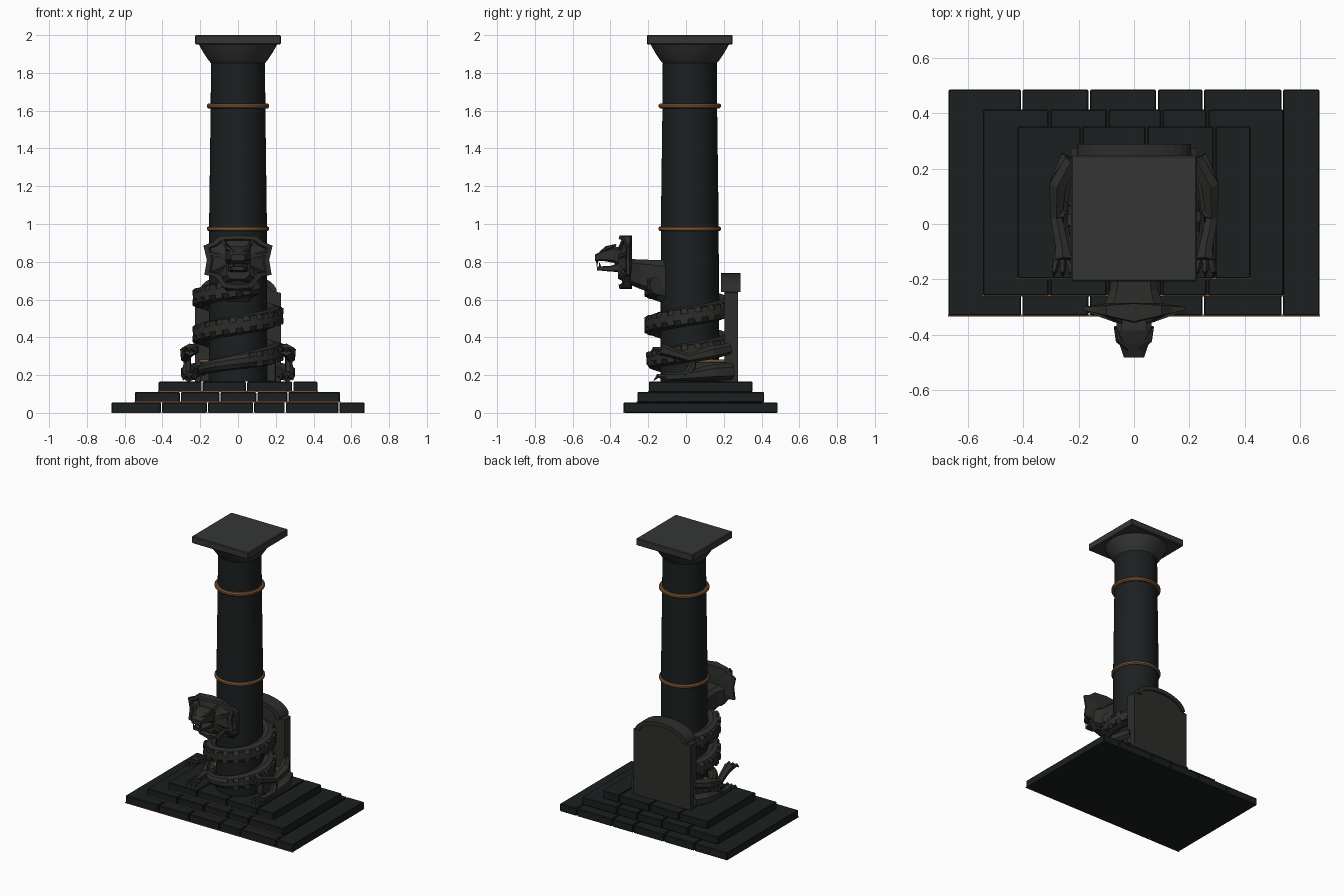
import bpy, bmesh, math
from mathutils import Vector, Matrix

if "Cube" in bpy.data.objects:
    bpy.data.objects.remove(bpy.data.objects["Cube"])


def material(name, r, g, b):
    m = bpy.data.materials.new(name)
    m.diffuse_color = (r, g, b, 1)
    m.use_nodes = True
    m.node_tree.nodes["Principled BSDF"].inputs["Base Color"].default_value = m.diffuse_color
    return m


STONE = material("dark_stone", 0.011, 0.014, 0.014)
CAP = material("grey_stone", 0.035, 0.036, 0.037)
BEAST = material("carved_stone", 0.026, 0.026, 0.024)
BRONZE = material("bronze", 0.2, 0.095, 0.035)
GREEN = material("green_eye", 0.05, 0.5, 0.05)


def finish(name, bm, mat, smooth=False):
    bmesh.ops.recalc_face_normals(bm, faces=bm.faces)
    me = bpy.data.meshes.new(name)
    bm.to_mesh(me)
    bm.free()
    me.materials.append(mat)
    o = bpy.data.objects.new(name, me)
    bpy.context.collection.objects.link(o)
    if smooth:
        bpy.ops.object.select_all(action='DESELECT')
        o.select_set(True)
        bpy.context.view_layer.objects.active = o
        bpy.ops.object.shade_smooth_by_angle(angle=math.radians(35))
    return o


def loft(name, rings, mat, smooth=False):
    bm = bmesh.new()
    rows = [[bm.verts.new(p) for p in r] for r in rings]
    n = len(rows[0])
    for a, b in zip(rows, rows[1:]):
        for i in range(n):
            bm.faces.new((a[i], a[(i + 1) % n], b[(i + 1) % n], b[i]))
    bm.faces.new(rows[0])
    bm.faces.new(rows[-1])
    return finish(name, bm, mat, smooth)


def box(name, x0, x1, y0, y1, z0, z1, mat, bevel=0.0):
    bm = bmesh.new()
    m = Matrix.Translation(((x0 + x1) / 2, (y0 + y1) / 2, (z0 + z1) / 2)) @ \
        Matrix.Diagonal((x1 - x0, y1 - y0, z1 - z0, 1))
    bmesh.ops.create_cube(bm, size=1, matrix=m)
    if bevel:
        bmesh.ops.bevel(bm, geom=bm.edges[:], offset=bevel, segments=1, affect='EDGES')
    return finish(name, bm, mat)


def tube(name, pts, radii, sides, mat):
    pts = [Vector(p) for p in pts]
    rings = []
    for i, p in enumerate(pts):
        t = (pts[min(i + 1, len(pts) - 1)] - pts[max(i - 1, 0)]).normalized()
        u = t.cross(Vector((0, 0, 1))).normalized()
        v = u.cross(t)
        rings.append([p + radii[i] * (u * math.cos(a) + v * math.sin(a))
                      for a in (math.tau * (k + 0.5) / sides for k in range(sides))])
    return loft(name, rings, mat)


def lathe(name, profile, mat, cy=0.02, n=48):
    return loft(name, [[(r * math.cos(math.tau * k / n), cy + r * math.sin(math.tau * k / n), z)
                        for k in range(n)] for r, z in profile], mat, True)


def section(y, hw, z0, z1, c=0.3):
    # chamfered rectangle across the x-z plane
    h, cx = (z1 - z0), c * hw
    cz = c * h / 2
    return [(-hw, y, z0 + cz), (-hw + cx, y, z0), (hw - cx, y, z0), (hw, y, z0 + cz),
            (hw, y, z1 - cz), (hw - cx, y, z1), (-hw + cx, y, z1), (-hw, y, z1 - cz)]


# stepped base made of slabs, bronze line along each front edge
steps = [((-0.672, -0.405, -0.162, 0.083, 0.25, 0.535, 0.672), -0.33, 0.485, 0.0, 0.055),
         ((-0.548, -0.305, -0.095, 0.1, 0.265, 0.543), -0.258, 0.413, 0.055, 0.11),
         ((-0.423, -0.19, 0.045, 0.29, 0.423), -0.197, 0.352, 0.11, 0.165)]
for i, (xs, y0, y1, z0, z1) in enumerate(steps):
    for a, b in zip(xs, xs[1:]):
        box(f"step_{i + 1}_slab", a + 0.003, b - 0.003, y0, y1, z0, z1, STONE, 0.004)
    box(f"step_{i + 1}_trim", xs[0], xs[-1], y0 - 0.003, y0 + 0.004, z0 + 0.001, z0 + 0.006, BRONZE)

# column, capital and bronze rings
lathe("column_shaft", [(0.155, 0.165), (0.153, 1.0), (0.149, 1.3), (0.145, 1.6), (0.143, 1.86)], STONE)
lathe("capital_flare", [(0.143, 1.852), (0.155, 1.865), (0.182, 1.905), (0.208, 1.952)], CAP)
box("capital_plate", -0.227, 0.227, -0.207, 0.247, 1.95, 2.0, CAP, 0.005)
for z in (0.975, 1.625):
    lathe("bronze_ring", [(0.14, z - 0.013), (0.157, z - 0.013), (0.165, z - 0.006),
                          (0.165, z + 0.006), (0.157, z + 0.013), (0.14, z + 0.013)], BRONZE)

# throne back with arched top, and seat
arch = [(0.205 * math.cos(a), 0.64 + 0.1 * math.sin(a)) for a in (math.pi * k / 16 for k in range(17))]
outline = [(-0.228, 0.165), (0.228, 0.165), (0.228, 0.635)] + arch + [(-0.228, 0.635)]
loft("throne_back", [[(x, y, z) for x, z in outline] for y in (0.205, 0.275)], BEAST)
rim = arch + [(x * 0.84, 0.64 + (z - 0.64) * 0.7) for x, z in reversed(arch)]
loft("throne_arch_rim", [[(x, y, z) for x, z in rim] for y in (0.185, 0.288)], BEAST)
box("seat", -0.2, 0.2, 0.0, 0.21, 0.165, 0.27, BEAST, 0.004)
box("seat_trim", -0.203, 0.203, -0.003, 0.21, 0.27, 0.282, BRONZE)

# clawed arms and feet of the throne
for s in (-1, 1):
    tube("throne_arm", [(s * 0.225, 0.23, 0.34), (s * 0.275, 0.14, 0.32), (s * 0.28, 0.02, 0.29),
                        (s * 0.26, -0.08, 0.32), (s * 0.255, -0.13, 0.335)],
         [0.03, 0.036, 0.024, 0.027, 0.034], 6, BEAST)
    tube("throne_leg", [(s * 0.225, 0.24, 0.22), (s * 0.265, 0.15, 0.215), (s * 0.27, 0.04, 0.2),
                        (s * 0.265, -0.06, 0.19), (s * 0.26, -0.11, 0.19)],
         [0.045, 0.043, 0.03, 0.022, 0.028], 6, BEAST)
    tube("throne_shin", [(s * 0.275, 0.0, 0.19), (s * 0.27, 0.03, 0.24), (s * 0.265, 0.04, 0.31)],
         [0.024, 0.022, 0.018], 6, BEAST)
    for y, z in ((-0.13, 0.335), (-0.11, 0.19)):
        for d in (-0.022, 0, 0.022):
            x = s * 0.257 + d
            tube("claw", [(x, y, z), (x + d * 0.4, y - 0.04, z + 0.005), (x + d * 0.5, y - 0.06, z - 0.018)],
                 [0.014, 0.011, 0.002], 5, BEAST)


# serpent body winding up the column, with raised scales
def coil(deg, r=0.19, dz=0.0):
    a = math.radians(deg)
    return Vector((r * math.cos(a), 0.02 + r * math.sin(a), max(0.2, 0.272 + (deg - 270) / 360 * 0.193) + dz))


degs = list(range(120, 1025, 10))
tube("serpent_body", [coil(d) for d in degs],
     [0.052 * min(1, 0.35 + i * 0.03) for i in range(len(degs))], 10, BEAST)
bm = bmesh.new()
for k, d in enumerate(range(290, 1015, 9)):
    r, dz = ((0.231, 0.026), (0.231, -0.026))[k % 2]
    m = Matrix.Translation(coil(d, r, dz)) @ Matrix.Rotation(math.radians(d), 4, 'Z') @ \
        Matrix.Rotation(-0.16, 4, 'X').inverted() @ Matrix.Diagonal((0.018, 0.04, 0.026, 1))
    bmesh.ops.create_cube(bm, size=1, matrix=m)
finish("serpent_scales", bm, BEAST)

# neck reaching forward from the column
loft("serpent_neck", [section(-0.08, 0.085, 0.585, 0.81), section(-0.14, 0.085, 0.59, 0.81),
                      section(-0.18, 0.083, 0.635, 0.81), section(-0.24, 0.087, 0.655, 0.812),
                      section(-0.30, 0.11, 0.68, 0.815), section(-0.36, 0.06, 0.71, 0.86)], BEAST)

# flared hood
half = [(0.0, 0.94), (0.1, 0.935), (0.135, 0.905), (0.183, 0.885), (0.165, 0.81),
        (0.178, 0.73), (0.125, 0.725), (0.075, 0.662), (0.0, 0.655)]
shape = half + [(-x, z) for x, z in half[-2:0:-1]]


def hood_ring(scale, y, bend):
    return [(x * scale, y + bend * abs(x * scale) / 0.18, 0.81 + (z - 0.81) * scale) for x, z in shape]


loft("hood", [hood_ring(0.5, -0.285, 0.0), hood_ring(1, -0.287, -0.012),
              hood_ring(1, -0.352, 0.04), hood_ring(0.85, -0.357, 0.045),
              hood_ring(0.8, -0.335, 0.03), hood_ring(0.4, -0.35, 0.0)], BEAST)
for s in (-1, 1):
    for x, z in ((0.165, 0.845), (0.08, 0.915), (0.095, 0.715)):
        tube("hood_rib", [(s * 0.035, -0.355, 0.81 + (z - 0.81) * 0.35), (s * x, -0.35 + x * 0.22, z)],
             [0.016, 0.009], 4, BEAST)

# head with open jaws
loft("head", [section(-0.34, 0.06, 0.77, 0.875), section(-0.385, 0.066, 0.795, 0.882),
              section(-0.43, 0.054, 0.803, 0.865), section(-0.482, 0.036, 0.805, 0.838)], BEAST)
loft("lower_jaw", [section(-0.34, 0.055, 0.745, 0.80), section(-0.40, 0.048, 0.748, 0.778),
                   section(-0.47, 0.032, 0.755, 0.775)], BEAST)
for s in (-1, 1):
    tube("brow", [(s * 0.02, -0.452, 0.848), (s * 0.055, -0.42, 0.872), (s * 0.068, -0.37, 0.89)],
         [0.008, 0.012, 0.005], 5, BEAST)
    tube("upper_fang", [(s * 0.026, -0.47, 0.812), (s * 0.026, -0.472, 0.775)], [0.008, 0.001], 5, BEAST)
    tube("lower_fang", [(s * 0.022, -0.455, 0.77), (s * 0.022, -0.458, 0.797)], [0.007, 0.001], 5, BEAST)
    bm = bmesh.new()
    bmesh.ops.create_icosphere(bm, subdivisions=1, radius=0.009,
                               matrix=Matrix.Translation((s * 0.037, -0.447, 0.84)))
    finish("eye", bm, GREEN)
